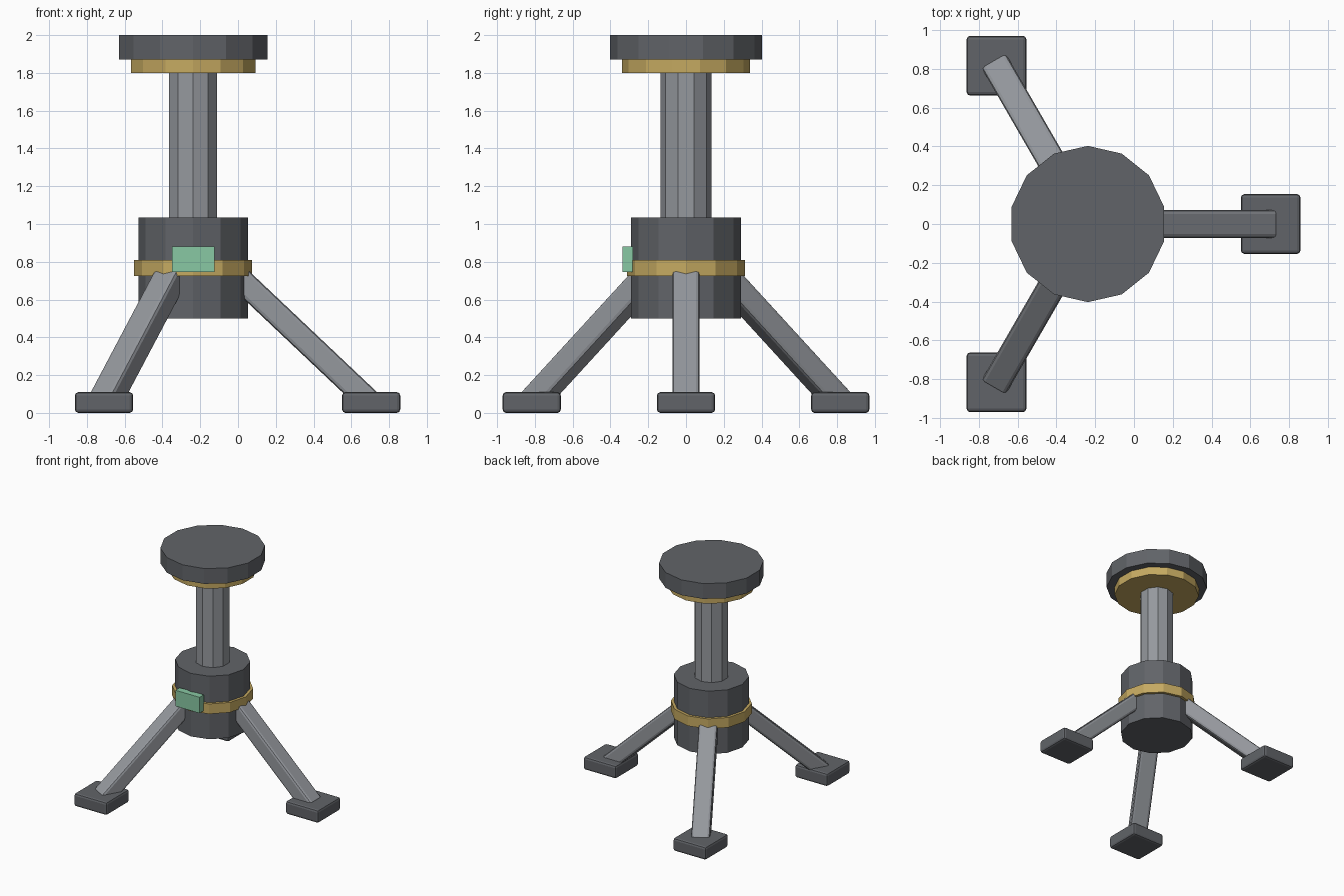
import bpy, math
from mathutils import Vector

if "Cube" in bpy.data.objects:
    bpy.data.objects.remove(bpy.data.objects["Cube"])

AX = -0.238  # x of the stool's vertical axis


def material(name, rgb):
    m = bpy.data.materials.new(name)
    m.diffuse_color = (*rgb, 1)
    m.use_nodes = True
    m.node_tree.nodes["Principled BSDF"].inputs["Base Color"].default_value = m.diffuse_color
    return m


DARK = material("dark grey", (0.12, 0.127, 0.14))
STEEL = material("light grey", (0.30, 0.315, 0.34))
GOLD = material("brass", (0.56, 0.40, 0.12))
MINT = material("mint green", (0.25, 0.58, 0.37))


def mesh_object(name, verts, faces, mat):
    me = bpy.data.meshes.new(name)
    me.from_pydata(verts, [], faces)
    me.materials.append(mat)
    ob = bpy.data.objects.new(name, me)
    bpy.context.collection.objects.link(ob)
    return ob


def prism(name, sides, radius, z0, z1, mat):
    """Upright prism on the axis, with a corner pointing to -y."""
    verts = []
    for z in (z0, z1):
        for i in range(sides):
            a = -math.pi / 2 + 2 * math.pi * i / sides
            verts.append((AX + radius * math.cos(a), radius * math.sin(a), z))
    faces = [tuple(reversed(range(sides))), tuple(range(sides, 2 * sides))]
    for i in range(sides):
        j = (i + 1) % sides
        faces.append((i, j, sides + j, sides + i))
    return mesh_object(name, verts, faces, mat)


def box(name, size, mat, bevel=0.0):
    x, y, z = (s / 2 for s in size)
    verts = [(-x, -y, -z), (x, -y, -z), (x, y, -z), (-x, y, -z),
             (-x, -y, z), (x, -y, z), (x, y, z), (-x, y, z)]
    faces = [(3, 2, 1, 0), (4, 5, 6, 7), (0, 1, 5, 4),
             (1, 2, 6, 5), (2, 3, 7, 6), (3, 0, 4, 7)]
    ob = mesh_object(name, verts, faces, mat)
    if bevel:
        mod = ob.modifiers.new("edge bevel", "BEVEL")
        mod.width = bevel
        mod.segments = 2
    return ob


# Seat, column and hub
prism("seat", 14, 0.403, 1.87, 2.0, DARK)
prism("seat_ring", 14, 0.338, 1.80, 1.87, GOLD)
prism("column", 10, 0.134, 1.0, 1.81, STEEL)
prism("hub", 12, 0.29, 0.50, 1.035, DARK)
prism("hub_collar", 12, 0.3125, 0.725, 0.81, GOLD)

# Front plate
plate = box("front_plate", (0.225, 0.057, 0.135), MINT)
plate.location = (AX, -0.3085, 0.8125)

# Three slanted legs with square feet
for n, deg in enumerate((0, 120, 240), 1):
    a = math.radians(deg)
    out = Vector((math.cos(a), math.sin(a), 0))
    axis = Vector((AX, 0, 0))
    foot = box(f"foot_{n}", (0.308, 0.308, 0.11), DARK, 0.018)
    foot.location = axis + out * 0.943 + Vector((0, 0, 0.055))
    top = axis + out * 0.20 + Vector((0, 0, 0.755))
    end = axis + out * 0.94 + Vector((0, 0, 0.055))
    leg = box(f"leg_{n}", (0.127, 0.145, (end - top).length), STEEL, 0.02)
    leg.location = (top + end) / 2
    slope = math.atan2(0.74, -0.70)
    leg.rotation_euler = (0, slope, a)
